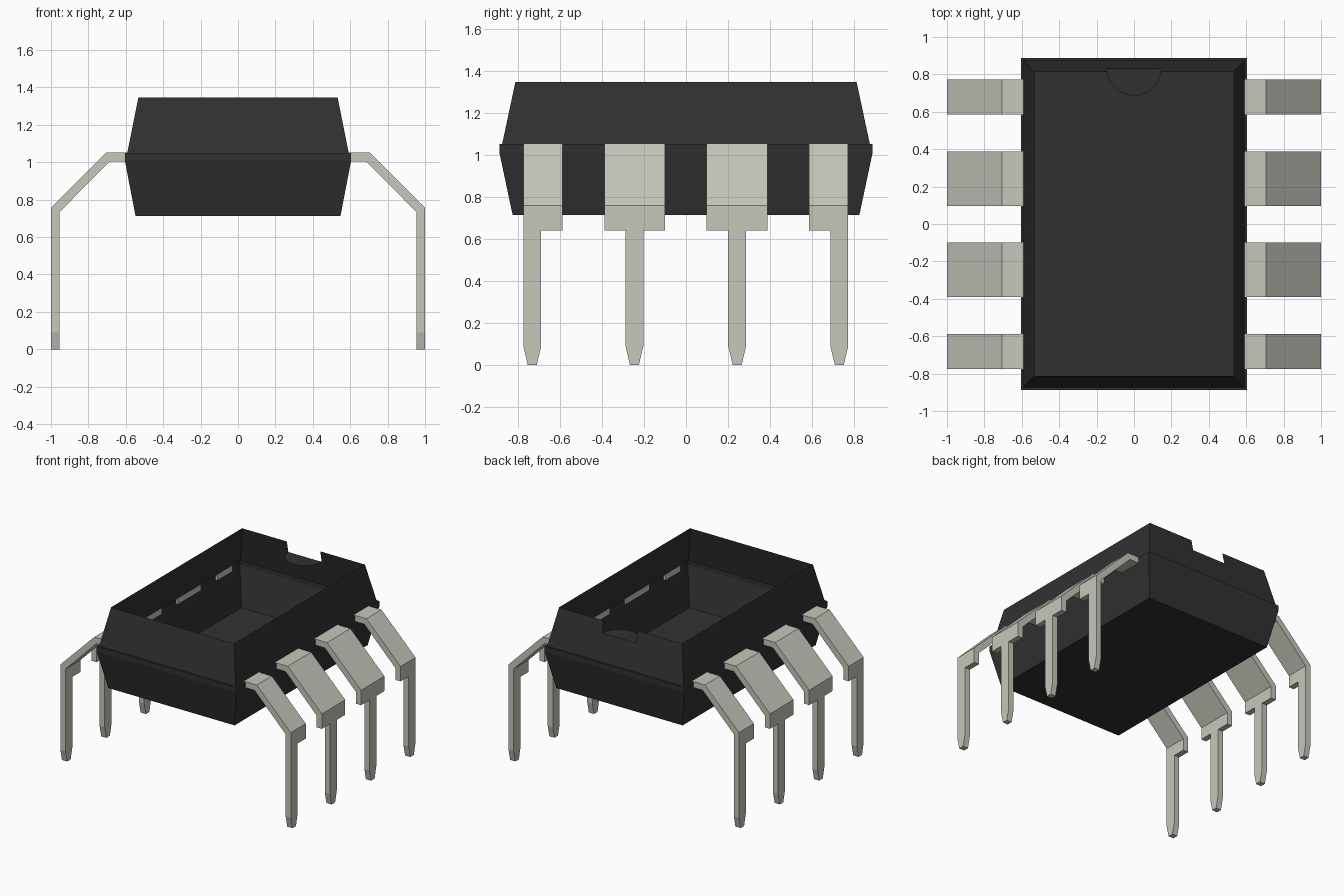
import bpy, bmesh, math

if "Cube" in bpy.data.objects:
    bpy.data.objects.remove(bpy.data.objects["Cube"], do_unlink=True)


def material(name, color):
    m = bpy.data.materials.new(name)
    m.use_nodes = True
    m.diffuse_color = color
    m.node_tree.nodes["Principled BSDF"].inputs["Base Color"].default_value = color
    return m


BLACK = material("black plastic", (0.031, 0.031, 0.031, 1))
METAL = material("tinned metal", (0.57, 0.57, 0.50, 1))


def finish(bm, name, mat):
    mesh = bpy.data.meshes.new(name)
    bm.to_mesh(mesh)
    bm.free()
    mesh.materials.append(mat)
    obj = bpy.data.objects.new(name, mesh)
    bpy.context.collection.objects.link(obj)
    return obj


# Body: open-topped tapered shell, rings of (half x, half y, z) from the floor up
RINGS = [(0.548, 0.825, 0.713), (0.605, 0.888, 1.01), (0.605, 0.888, 1.05),
         (0.592, 0.875, 1.05), (0.533, 0.812, 1.345)]
NOTCH_R, NOTCH_Z, NOTCH_Y = 0.145, 1.255, 0.831

bm = bmesh.new()
rings = [[bm.verts.new((sx * x, sy * y, z))
          for sx, sy in ((-1, -1), (1, -1), (1, 1), (-1, 1))] for x, y, z in RINGS]
bm.faces.new(rings[0][::-1])
for level, (lo, hi) in enumerate(zip(rings, rings[1:])):
    for i in range(4):
        j = (i + 1) % 4
        cut = []
        if level == len(RINGS) - 2 and i == 2:
            # Rectangular gap in the back wall for the orientation notch
            cut = [bm.verts.new(p) for p in (
                (-NOTCH_R, RINGS[-1][1], RINGS[-1][2]), (-NOTCH_R, NOTCH_Y, NOTCH_Z),
                (NOTCH_R, NOTCH_Y, NOTCH_Z), (NOTCH_R, RINGS[-1][1], RINGS[-1][2]))]
        bm.faces.new([lo[i], lo[j], hi[j]] + cut + [hi[i]])
finish(bm, "body_shell", BLACK)

# Half-round shelf at the bottom of the notch
bm = bmesh.new()
arc = [math.pi + math.pi * k / 24 for k in range(25)]
bm.faces.new([bm.verts.new((NOTCH_R * math.cos(a), NOTCH_Y + NOTCH_R * math.sin(a), NOTCH_Z))
              for a in arc])
finish(bm, "notch_floor", BLACK)


def prism(bm, points, offset):
    """Extrude a closed planar outline by an offset."""
    face = bm.faces.new([bm.verts.new(p) for p in points])
    new = bmesh.ops.extrude_face_region(bm, geom=[face], use_keep_orig=True)["geom"]
    bmesh.ops.translate(bm, vec=offset, verts=[g for g in new if isinstance(g, bmesh.types.BMVert)])


# Bent shoulder outline in x, z
SHOULDER = [(0.59, 1.052), (0.705, 1.052), (1.0, 0.757), (1.0, 0.64),
            (0.955, 0.64), (0.955, 0.733), (0.685, 1.005), (0.59, 1.005)]


def pin(name, side, y0, y1, p0, p1):
    """Bent shoulder from y0 to y1 with a pointed prong from p0 to p1."""
    bm = bmesh.new()
    prism(bm, [(side * x, y0, z) for x, z in SHOULDER], (0, y1 - y0, 0))
    tip = 0.021
    prong = [(p0, 0.64), (p0, 0.09), (p0 + tip, 0), (p1 - tip, 0), (p1, 0.09), (p1, 0.64)]
    prism(bm, [(side * 0.955, y, z) for y, z in prong], (side * 0.045, 0, 0))
    bmesh.ops.recalc_face_normals(bm, faces=bm.faces)
    finish(bm, name, METAL)


# Four pins on each side: end pins are half-shouldered, middle pins are full
PINS = [(-0.774, -0.588, -0.774, -0.689), (-0.389, -0.099, -0.288, -0.203),
        (0.097, 0.387, 0.201, 0.286), (0.586, 0.772, 0.687, 0.772)]
for side, label in ((1, "left"), (-1, "right")):
    for n, dims in enumerate(PINS, 1):
        pin(f"{label}_pin_{n}", side, *dims)
